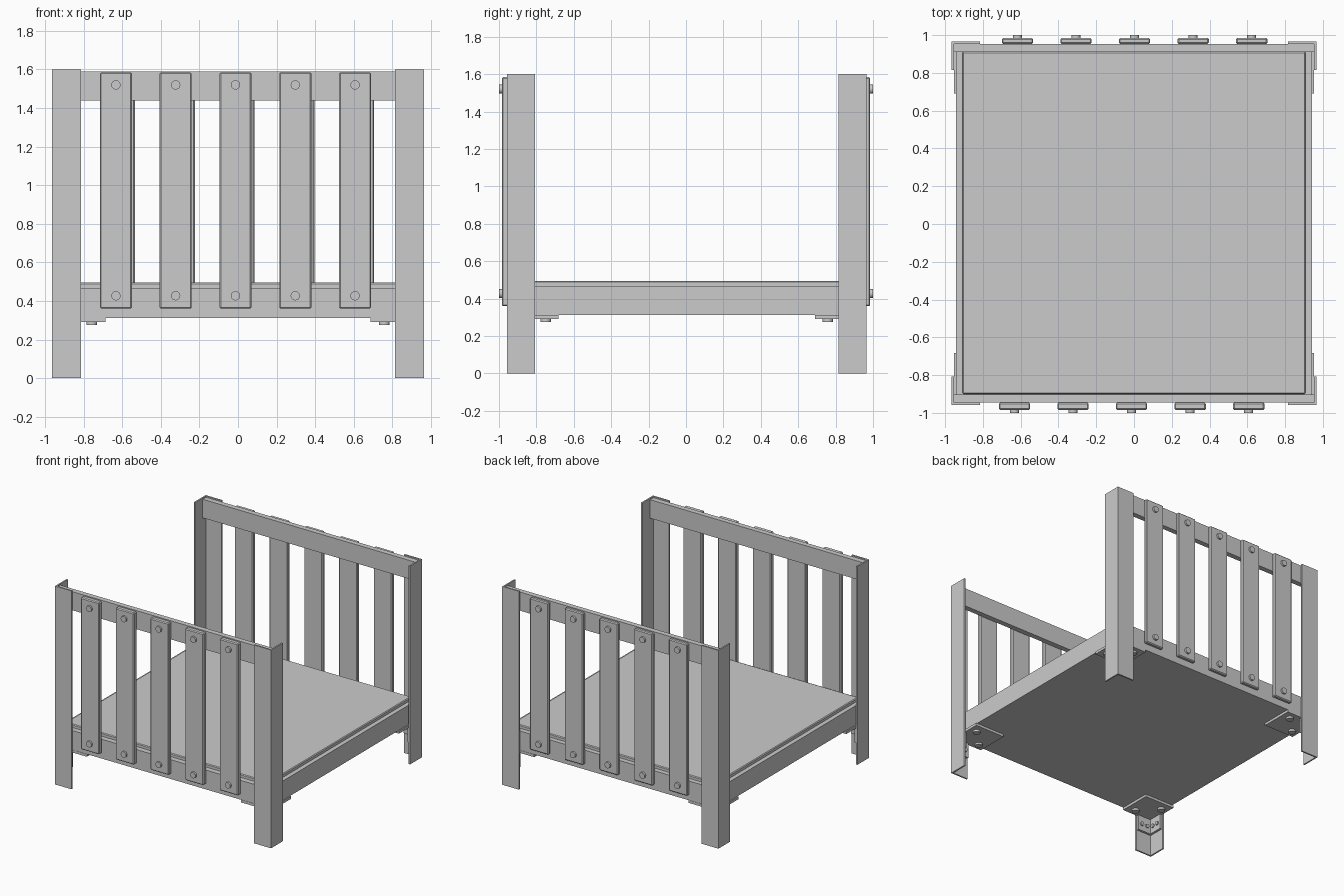
import bpy, bmesh
from math import pi
from mathutils import Matrix

if "Cube" in bpy.data.objects:
    bpy.data.objects.remove(bpy.data.objects["Cube"])


def finish(name, bm, bevel=0.0):
    bmesh.ops.recalc_face_normals(bm, faces=bm.faces)
    me = bpy.data.meshes.new(name)
    bm.to_mesh(me)
    bm.free()
    ob = bpy.data.objects.new(name, me)
    bpy.context.collection.objects.link(ob)
    if bevel:
        m = ob.modifiers.new("Bevel", 'BEVEL')
        m.width = bevel
        m.segments = 1
    return ob


def box(name, x, y, z, bevel=0.0):
    """Box from (min, max) ranges; order inside a range does not matter."""
    bm = bmesh.new()
    bmesh.ops.create_cube(bm, size=1)
    for v in bm.verts:
        v.co = [(r[0] + r[1]) / 2 + c * abs(r[1] - r[0])
                for c, r in zip(v.co, (x, y, z))]
    return finish(name, bm, bevel)


def bolt(name, pos, axis, r, depth):
    bm = bmesh.new()
    rot = {'x': Matrix.Rotation(pi / 2, 4, 'Y'),
           'y': Matrix.Rotation(pi / 2, 4, 'X'),
           'z': Matrix.Identity(4)}[axis]
    bmesh.ops.create_cone(bm, cap_ends=True, segments=20, radius1=r, radius2=r,
                          depth=depth, matrix=Matrix.Translation(pos) @ rot)
    for f in bm.faces:
        f.smooth = len(f.verts) == 4
    for e in bm.edges:
        e.smooth = not any(len(f.verts) > 4 for f in e.link_faces)
    return finish(name, bm)


def angle_leg(name, sx, sy, yo):
    """L-section post with its outer corner at (sx * 0.965, yo)."""
    t, w, xo = 0.012, 0.15, 0.965
    prof = [(0, 0), (w, 0), (w, t), (t, t), (t, w), (0, w)]
    bm = bmesh.new()
    face = bm.faces.new([bm.verts.new((sx * (xo - a), yo - sy * b, 0)) for a, b in prof])
    ext = bmesh.ops.extrude_face_region(bm, geom=[face])
    bmesh.ops.translate(bm, vec=(0, 0, 1.6),
                        verts=[g for g in ext['geom'] if isinstance(g, bmesh.types.BMVert)])
    return finish(name, bm)


# bed base and mattress panel
box("bed_base", (-0.943, 0.943), (-0.943, 0.951), (0.312, 0.468))
box("mattress_panel", (-0.908, 0.908), (-0.9, 0.912), (0.46, 0.495), 0.006)

for sy, end, yo in ((-1, "front", -0.957), (1, "back", 0.965)):
    yi = yo - sy * 0.012                      # inner face of the leg flange
    # top rail
    box(end + "_top_rail", (-0.953, 0.953), (yi, yi - sy * 0.042), (1.44, 1.59))

    # slats with a bolt at each end
    shift = -0.013 if sy < 0 else 0.003
    face_y = sy * 0.985
    for i in range(5):
        x = shift + (i - 2) * 0.31
        box(f"{end}_slat_{i + 1}", (x - 0.083, x + 0.083), (yi, face_y), (0.36, 1.585), 0.007)
        for z in (0.427, 1.52):
            bolt(f"{end}_slat_bolt", (x, sy * 0.99, z), 'y', 0.024, 0.02)

    for sx, side in ((-1, "left"), (1, "right")):
        tag = f"{end}_{side}"
        angle_leg(tag + "_leg", sx, sy, yo)

        # corner bracket: plate under the base, flanges against the leg
        xi = sx * 0.953
        box(tag + "_bracket_plate", (xi, sx * 0.688), (yi, yi - sy * 0.262), (0.292, 0.313))
        box(tag + "_bracket_flange_x", (xi, xi - sx * 0.018),
            (yi, yi - sy * 0.13), (0.17, 0.295))
        box(tag + "_bracket_flange_y", (xi, xi - sx * 0.13),
            (yi, yi - sy * 0.018), (0.17, 0.295))
        for a, b in ((0.195, 0.06), (0.06, 0.195)):
            bolt(tag + "_plate_bolt", (xi - sx * a, yi - sy * b, 0.286), 'z', 0.028, 0.02)
        for d in (0.05, 0.1):
            bolt(tag + "_flange_bolt", (xi - sx * 0.021, yi - sy * d, 0.225), 'x', 0.015, 0.016)
            bolt(tag + "_flange_bolt", (xi - sx * d, yi - sy * 0.021, 0.225), 'y', 0.015, 0.016)
